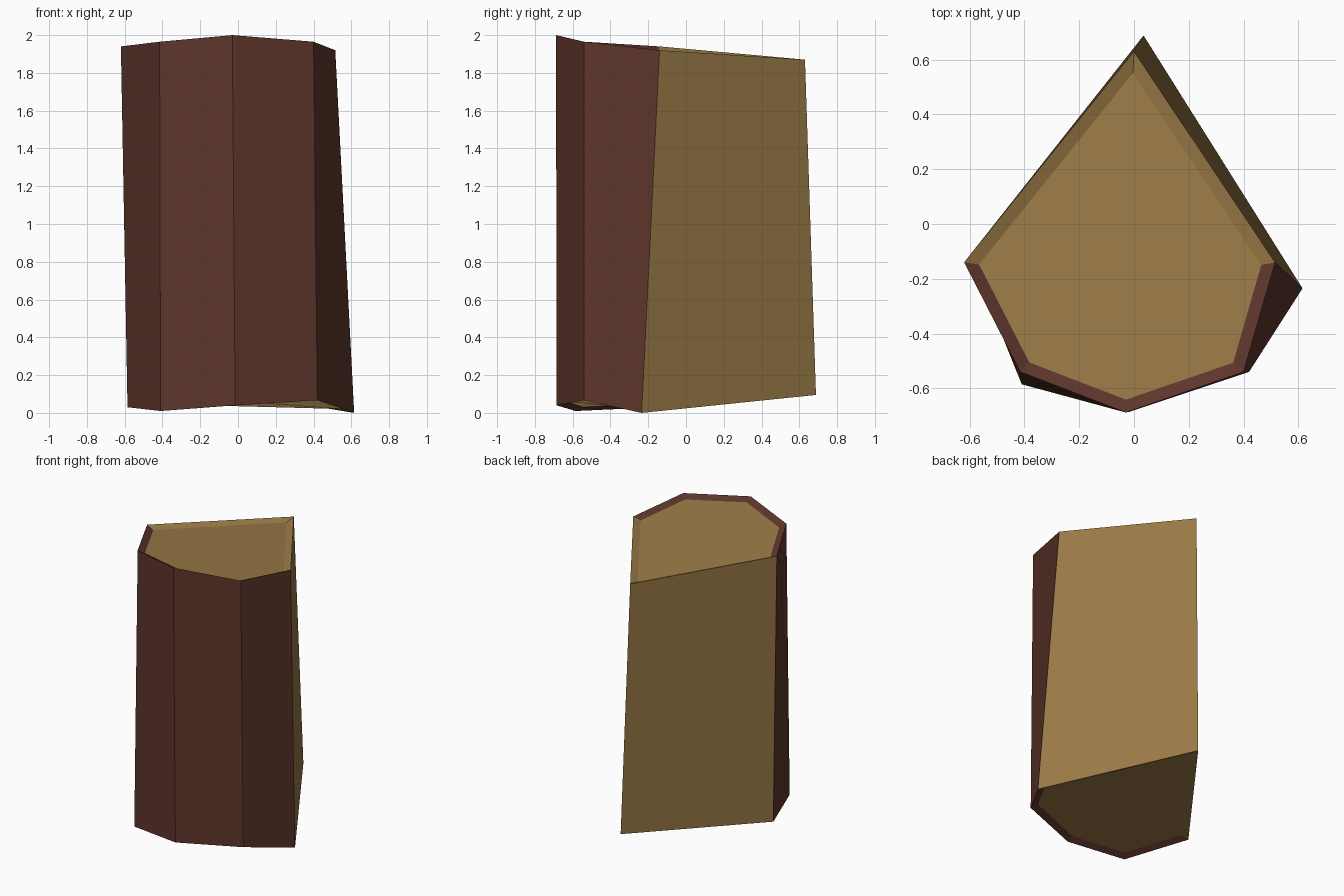
import bpy, bmesh

if "Cube" in bpy.data.objects:
    bpy.data.objects.remove(bpy.data.objects["Cube"])


def material(name, color):
    m = bpy.data.materials.new(name)
    m.diffuse_color = (*color, 1)
    m.use_nodes = True
    m.node_tree.nodes["Principled BSDF"].inputs["Base Color"].default_value = m.diffuse_color
    return m


# End outlines of the split log: back edge, then clockwise round the bark
top = [(0.0, 0.63, 1.87), (0.515, -0.14, 1.92), (0.40, -0.54, 1.965),
       (-0.03, -0.688, 2.0), (-0.415, -0.54, 1.965), (-0.62, -0.14, 1.94)]
bottom = [(0.035, 0.688, 0.095), (0.615, -0.235, 0.0), (0.42, -0.54, 0.067),
          (-0.015, -0.685, 0.04), (-0.41, -0.585, 0.01), (-0.585, -0.15, 0.03)]
WOOD, BARK = 0, 1

bm = bmesh.new()
t = [bm.verts.new(p) for p in top]
b = [bm.verts.new(p) for p in bottom]
n = len(t)

# Sides: two split wood faces meet at the back edge, the rest is bark
for i in range(n):
    j = (i + 1) % n
    side = bm.faces.new((t[i], t[j], b[j], b[i]))
    side.material_index = WOOD if i in (0, n - 1) else BARK

# Sawn ends, slightly sunk inside a rim
ends = [bm.faces.new(t), bm.faces.new(b)]
bmesh.ops.recalc_face_normals(bm, faces=bm.faces[:])
rims = bmesh.ops.inset_individual(bm, faces=ends, thickness=0.046, depth=-0.02,
                                  use_even_offset=True)["faces"]

# The rim takes the colour of the side it touches
for rim in rims:
    if rim in ends:
        continue
    for edge in rim.edges:
        for other in edge.link_faces:
            if other not in rims and other not in ends:
                rim.material_index = other.material_index

mesh = bpy.data.meshes.new("split_log")
bm.to_mesh(mesh)
bm.free()
mesh.materials.append(material("wood", (0.32, 0.195, 0.062)))
mesh.materials.append(material("bark", (0.11, 0.036, 0.024)))
log = bpy.data.objects.new("split_log", mesh)
bpy.context.collection.objects.link(log)
